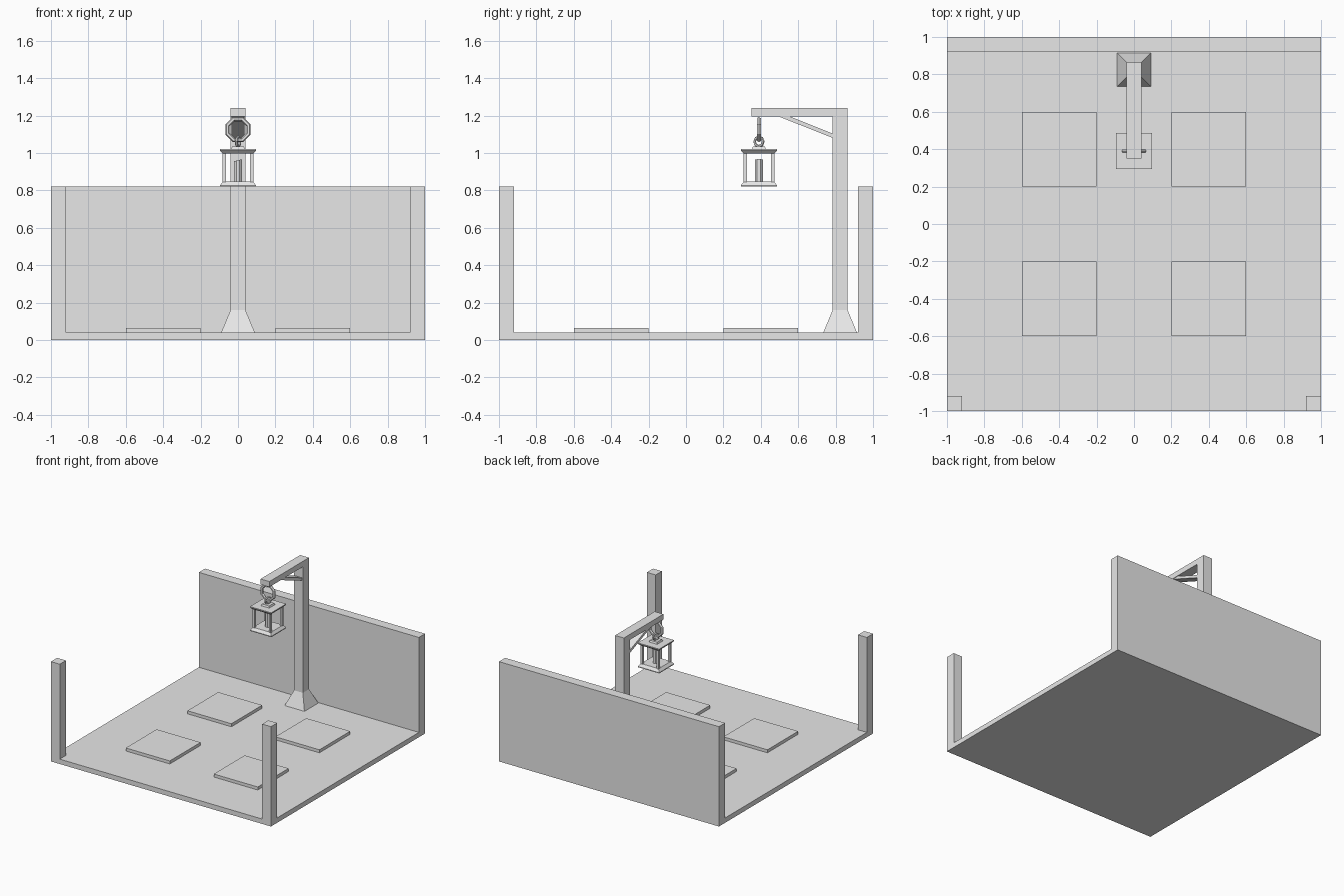
import bpy, bmesh, math
from mathutils import Matrix, Vector

cube = bpy.data.objects.get("Cube")
if cube:
    bpy.data.objects.remove(cube, do_unlink=True)

grey = bpy.data.materials.new("plain grey")
grey.use_nodes = True
grey.diffuse_color = (0.8, 0.8, 0.8, 1)
grey.node_tree.nodes["Principled BSDF"].inputs["Base Color"].default_value = (0.8, 0.8, 0.8, 1)


def finish(name, bm):
    bmesh.ops.recalc_face_normals(bm, faces=bm.faces)
    mesh = bpy.data.meshes.new(name)
    bm.to_mesh(mesh)
    bm.free()
    mesh.materials.append(grey)
    obj = bpy.data.objects.new(name, mesh)
    bpy.context.collection.objects.link(obj)
    return obj


def box(name, x, y, z):
    """Box from (low, high) ranges."""
    bm = bmesh.new()
    bmesh.ops.create_cube(bm, size=1)
    for v in bm.verts:
        v.co = [r[0] if c < 0 else r[1] for c, r in zip(v.co, (x, y, z))]
    return finish(name, bm)


def stack(name, x, y, levels):
    """Square sections given as (z, half width), joined upward and capped."""
    bm = bmesh.new()
    rings = [[bm.verts.new((x + sx * h, y + sy * h, z))
              for sx, sy in ((-1, -1), (1, -1), (1, 1), (-1, 1))] for z, h in levels]
    for a, b in zip(rings, rings[1:]):
        for i in range(4):
            j = (i + 1) % 4
            bm.faces.new((a[i], a[j], b[j], b[i]))
    bm.faces.new(rings[0])
    bm.faces.new(rings[-1])
    return finish(name, bm)


def ring(name, centre, major, minor, rotation):
    bpy.ops.mesh.primitive_torus_add(major_segments=8, minor_segments=6, major_radius=major,
                                     minor_radius=minor, location=centre, rotation=rotation)
    obj = bpy.context.object
    obj.name = name
    obj.data.materials.append(grey)


# Floor, back wall, front corner posts
box("floor", (-1, 1), (-1, 1), (0, 0.04))
box("back_wall", (-1, 1), (0.92, 1), (0.04, 0.82))
box("front_post_right", (-1, -0.92), (-1, -0.92), (0.04, 0.82))
box("front_post_left", (0.92, 1), (-1, -0.92), (0.04, 0.82))

# Raised floor tiles
for sx, side in ((-1, "right"), (1, "left")):
    for sy, end in ((-1, "front"), (1, "back")):
        cx, cy = sx * 0.4, sy * 0.4
        box(f"floor_tile_{end}_{side}", (cx - 0.2, cx + 0.2), (cy - 0.2, cy + 0.2), (0.04, 0.065))

# Lamp post with flared foot, arm and diagonal brace
POST_Y = 0.824
stack("lamp_post", 0, POST_Y, [(0.04, 0.09), (0.16, 0.04), (1.24, 0.04)])
box("lamp_arm", (-0.04, 0.04), (0.35, POST_Y - 0.04), (1.195, 1.24))
bm = bmesh.new()
profile = [bm.verts.new((-0.035, y, z)) for y, z in
           ((0.495, 1.195), (0.555, 1.195), (0.785, 1.103), (0.785, 1.08))]
face = bm.faces.new(profile)
side = bmesh.ops.extrude_face_region(bm, geom=[face])["geom"]
bmesh.ops.translate(bm, vec=(0.07, 0, 0), verts=[g for g in side if isinstance(g, bmesh.types.BMVert)])
finish("arm_brace", bm)

# Hanging rings
LY = 0.39
turn = math.radians(22.5)
ring("large_ring", (0, LY, 1.125), 0.06, 0.012, (math.pi / 2, turn, 0))
ring("small_ring", (0, LY, 1.06), 0.025, 0.008, (turn, math.pi / 2, 0))

# Lantern roof, base and corner bars
stack("lantern_cap", 0, LY, [(1.018, 0.038), (1.034, 0.032)])
stack("lantern_roof", 0, LY, [(0.998, 0.083), (1.012, 0.097), (1.02, 0.097)])
stack("lantern_base", 0, LY, [(0.82, 0.097), (0.826, 0.097), (0.848, 0.08)])
for sx, side in ((-1, "right"), (1, "left")):
    for sy, end in ((-1, "front"), (1, "back")):
        stack(f"lantern_bar_{end}_{side}", sx * 0.073, LY + sy * 0.073, [(0.845, 0.009), (1.0, 0.009)])

# Candle with a slanted top
bm = bmesh.new()
bmesh.ops.create_cone(bm, cap_ends=True, segments=8, radius1=0.024, radius2=0.024, depth=0.116,
                      matrix=Matrix.Translation(Vector((0, LY, 0.903))) @ Matrix.Rotation(turn, 4, "Z"))
for v in bm.verts:
    if v.co.z > 0.9:
        v.co.z += v.co.x * 0.25
finish("candle", bm)
